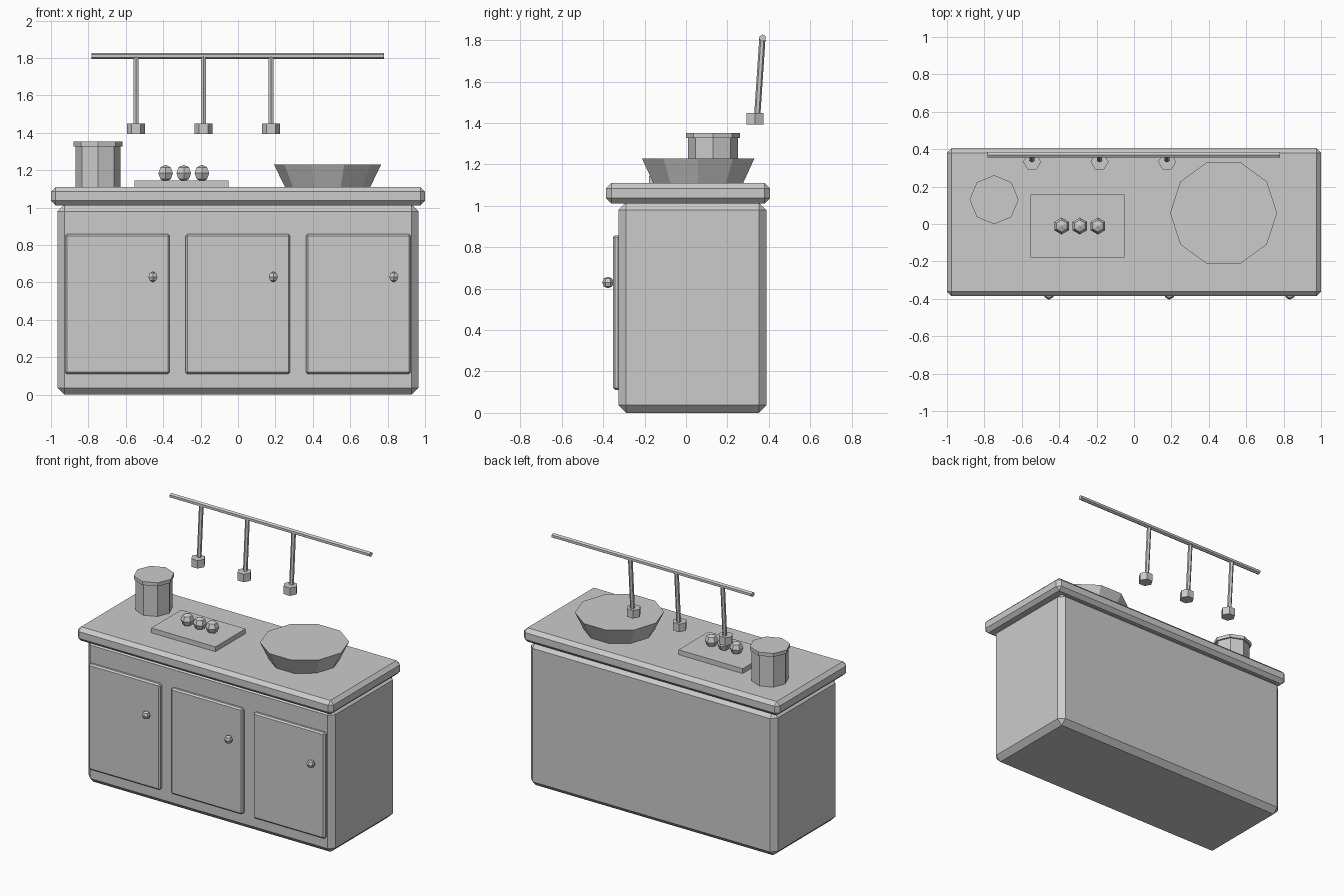
import bpy, bmesh, math
from mathutils import Matrix, Vector

if "Cube" in bpy.data.objects:
    bpy.data.objects.remove(bpy.data.objects["Cube"])


def finish(bm, name):
    bmesh.ops.recalc_face_normals(bm, faces=bm.faces)
    me = bpy.data.meshes.new(name)
    bm.to_mesh(me)
    bm.free()
    ob = bpy.data.objects.new(name, me)
    bpy.context.collection.objects.link(ob)
    return ob


def box(name, x, y, z, chamfer=0):
    """Box from (min, max) ranges with a one-segment chamfer."""
    bm = bmesh.new()
    bmesh.ops.create_cube(bm, size=1)
    for v in bm.verts:
        v.co = [sum(r) / 2 + c * (r[1] - r[0]) for c, r in zip(v.co, (x, y, z))]
    ob = finish(bm, name)
    if chamfer:
        m = ob.modifiers.new("chamfer", 'BEVEL')
        m.width, m.segments = chamfer, 1
    return ob


def lathe(name, sides, profile, x, y, turn=0):
    """Upright solid from (radius, z) points; first corner on +x plus turn."""
    bm = bmesh.new()
    rings = []
    for r, z in profile:
        angles = [turn + 2 * math.pi * i / sides for i in range(sides)]
        rings.append([bm.verts.new((x + r * math.cos(a), y + r * math.sin(a), z)) for a in angles])
    for lo, hi in zip(rings, rings[1:]):
        for i in range(sides):
            j = (i + 1) % sides
            bm.faces.new((lo[i], lo[j], hi[j], hi[i]))
    bm.faces.new(rings[0])
    bm.faces.new(rings[-1])
    return finish(bm, name)


def rod(name, a, b, radius):
    """Six-sided bar between two points."""
    a, b = Vector(a), Vector(b)
    bm = bmesh.new()
    bmesh.ops.create_cone(bm, cap_ends=True, segments=6, radius1=radius, radius2=radius,
                          depth=(b - a).length)
    d = (b - a).normalized()
    side = Vector((0, 0, 1)) if abs(d.x) > 0.9 else Vector((0, 1, 0))
    u = (side - d * side.dot(d)).normalized()
    rot = Matrix((u.cross(d), u, d)).transposed().to_4x4()
    bm.transform(Matrix.Translation((a + b) / 2) @ rot)
    return finish(bm, name)


def ball(name, pos, radius):
    bm = bmesh.new()
    bmesh.ops.create_uvsphere(bm, u_segments=6, v_segments=4, radius=radius,
                              matrix=Matrix.Translation(pos))
    return finish(bm, name)


# Cabinet and worktop
box("cabinet_body", (-0.965, 0.965), (-0.327, 0.389), (0, 1.017), 0.037)
box("worktop", (-1, 1), (-0.386, 0.405), (1.012, 1.11), 0.025)

# Doors with knobs
for i in range(3):
    cx = -0.645 + 0.644 * i
    box(f"door_{i + 1}", (cx - 0.28, cx + 0.28), (-0.352, -0.318), (0.11, 0.858), 0.01)
    ball(f"door_knob_{i + 1}", (cx + 0.19, -0.377, 0.63), 0.028)

# Chopping board with fruit
box("chopping_board", (-0.554, -0.052), (-0.178, 0.158), (1.105, 1.144))
for i in range(3):
    ball(f"fruit_{i + 1}", (-0.387 + 0.097 * i, -0.011, 1.184), 0.045)

# Lidded pot and bowl
lathe("pot", 8, [(0.12, 1.105), (0.12, 1.33)], -0.748, 0.13)
lathe("pot_lid", 8, [(0.131, 1.328), (0.131, 1.353)], -0.748, 0.13)
lathe("bowl", 10, [(0.227, 1.108), (0.286, 1.23)], 0.479, 0.059)

# Hanging rail with utensils
rod("hanging_rail", (-0.783, 0.37, 1.811), (0.781, 0.37, 1.811), 0.017)
for i in range(3):
    x = -0.545 + 0.361 * i
    rod(f"utensil_handle_{i + 1}", (x, 0.369, 1.81), (x, 0.343, 1.42), 0.015)
    lathe(f"utensil_head_{i + 1}", 6, [(0.048, 1.393), (0.048, 1.449)], x, 0.333)
